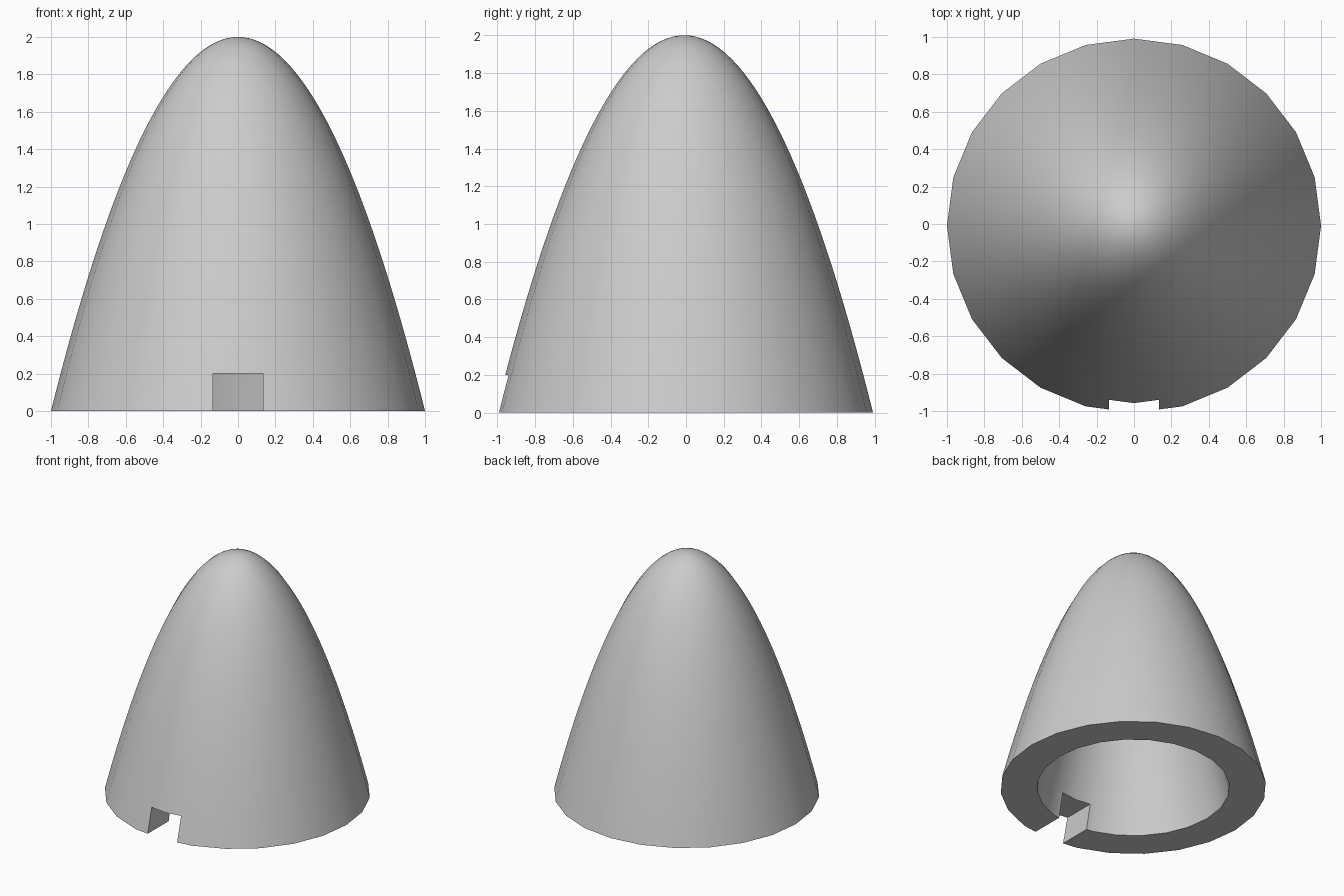
import bpy, bmesh, math
from mathutils import Matrix

if "Cube" in bpy.data.objects:
    bpy.data.objects.remove(bpy.data.objects["Cube"], do_unlink=True)

SIDES = 24
RINGS = 32
SHIFT_Y = -0.009      # the notch trims the front, so the axis sits slightly forward


def parabola(radius, height):
    """Profile points from the apex down to the rim."""
    return [(radius * i / RINGS, height * (1 - (i / RINGS) ** 2)) for i in range(RINGS + 1)]


def new_object(name, bm):
    mesh = bpy.data.meshes.new(name)
    bm.to_mesh(mesh)
    bm.free()
    obj = bpy.data.objects.new(name, mesh)
    bpy.context.collection.objects.link(obj)
    return obj


grey = bpy.data.materials.new("light grey")
grey.use_nodes = True
grey.diffuse_color = (0.6, 0.6, 0.6, 1)
grey.node_tree.nodes["Principled BSDF"].inputs["Base Color"].default_value = (0.6, 0.6, 0.6, 1)

# Hollow nose cone: outer and inner parabolas joined at the flat rim, then spun
profile = parabola(1.0, 2.0) + parabola(0.725, 1.725)[::-1]
bm = bmesh.new()
verts = [bm.verts.new((r, 0, z)) for r, z in profile]
edges = [bm.edges.new(pair) for pair in zip(verts, verts[1:])]
bmesh.ops.spin(bm, geom=verts + edges, cent=(0, 0, 0), axis=(0, 0, 1),
               angle=math.tau, steps=SIDES, use_duplicate=False)
bmesh.ops.remove_doubles(bm, verts=bm.verts[:], dist=0.0005)
bmesh.ops.recalc_face_normals(bm, faces=bm.faces[:])
bmesh.ops.translate(bm, verts=bm.verts[:], vec=(0, SHIFT_Y, 0))
cone = new_object("nose_cone", bm)
cone.data.materials.append(grey)

# Square notch through the front wall at the rim
bm = bmesh.new()
bmesh.ops.create_cube(bm, size=1, matrix=Matrix.Translation((0, -0.8, 0)) @
                      Matrix.Diagonal((0.27, 0.8, 0.4, 1)))
cutter = new_object("notch_cutter", bm)
cutter.hide_render = True
cutter.data.materials.append(grey)

bpy.ops.object.select_all(action='DESELECT')
cone.select_set(True)
bpy.context.view_layer.objects.active = cone
notch = cone.modifiers.new("notch", 'BOOLEAN')
notch.operation = 'DIFFERENCE'
notch.solver = 'EXACT'
notch.object = cutter
bpy.ops.object.modifier_apply(modifier=notch.name)
bpy.data.objects.remove(cutter, do_unlink=True)

# Smooth curved walls, sharp rim and notch
bpy.ops.object.shade_smooth_by_angle(angle=math.radians(30))
